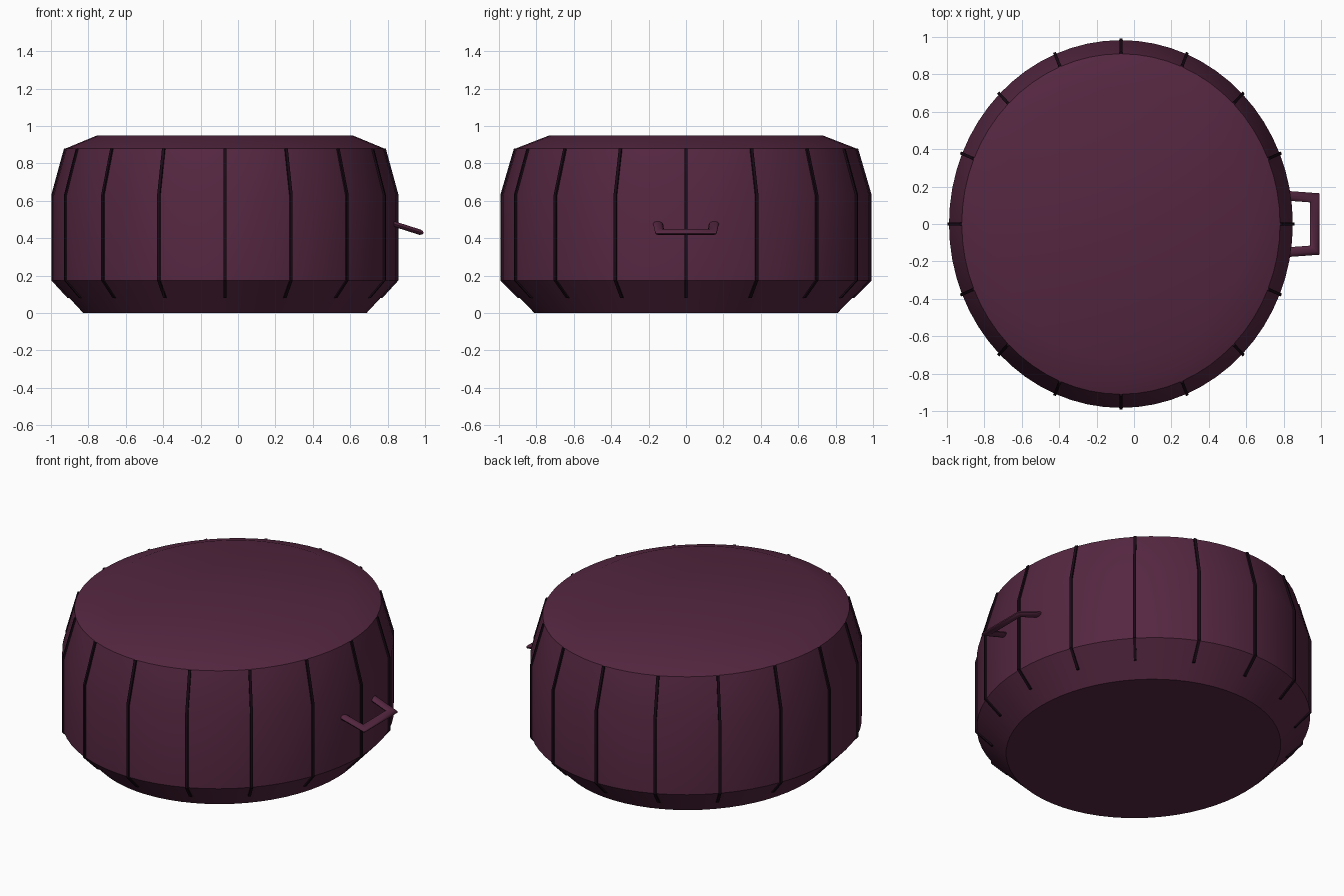
import bpy, bmesh
from math import cos, sin, pi, radians
from mathutils import Vector

cube = bpy.data.objects.get("Cube")
if cube:
    bpy.data.objects.remove(cube, do_unlink=True)

CENTRE_X = -0.07
SQUASH = 0.935      # the body is slightly narrower in x than in y


def make_material(name, rgb):
    mat = bpy.data.materials.new(name)
    mat.use_nodes = True
    mat.diffuse_color = (*rgb, 1)
    mat.node_tree.nodes["Principled BSDF"].inputs["Base Color"].default_value = (*rgb, 1)
    return mat


plum = make_material("plum", (0.09, 0.02, 0.052))
dark_plum = make_material("dark plum", (0.01, 0.003, 0.008))


def finish(name, bm, mat, angle=30):
    bmesh.ops.recalc_face_normals(bm, faces=bm.faces)
    mesh = bpy.data.meshes.new(name)
    bm.to_mesh(mesh)
    bm.free()
    mesh.materials.append(mat)
    obj = bpy.data.objects.new(name, mesh)
    bpy.context.collection.objects.link(obj)
    bpy.ops.object.select_all(action="DESELECT")
    obj.select_set(True)
    bpy.context.view_layer.objects.active = obj
    bpy.ops.object.shade_smooth_by_angle(angle=radians(angle))
    return obj


def loft(bm, rings):
    """Skin closed rings of points and cap both ends."""
    loops = [[bm.verts.new(p) for p in ring] for ring in rings]
    n = len(loops[0])
    for a, b in zip(loops, loops[1:]):
        for i in range(n):
            j = (i + 1) % n
            bm.faces.new((a[i], a[j], b[j], b[i]))
    bm.faces.new(loops[0][::-1])
    bm.faces.new(loops[-1])


def on_body(r, angle, z, side=0):
    """Point at radius r on the oval body, shifted sideways by side."""
    x, y = r * cos(angle), r * sin(angle)
    t = Vector((-SQUASH * sin(angle), cos(angle), 0)).normalized() * side
    return Vector((CENTRE_X + x * SQUASH + t.x, y + t.y, z))


# Barrel-shaped body with a gently raised top
profile = [(0.81, 0), (0.983, 0.175), (0.983, 0.63), (0.91, 0.88), (0.73, 0.95)]
SEGMENTS = 64
bm = bmesh.new()
loft(bm, [[on_body(r, 2 * pi * i / SEGMENTS, z) for i in range(SEGMENTS)]
          for r, z in profile])
finish("body", bm, plum)

# Sixteen dark seams that follow the wall and wrap under the lower edge
seam_path = [(0.89, 0.08), (0.983, 0.175), (0.983, 0.63), (0.91, 0.88)]
bm = bmesh.new()
for k in range(16):
    angle = 2 * pi * k / 16
    loft(bm, [[on_body(r + d, angle, z, s)
               for d, s in ((-0.02, -0.008), (0.01, -0.008), (0.01, 0.008), (-0.02, 0.008))]
              for r, z in seam_path])
finish("seams", bm, dark_plum)

# Flattened, tilted loop handle on the left side
path = [Vector(p) for p in ((0.8, 0.152, 0.487), (0.967, 0.14, 0.434),
                            (0.967, -0.14, 0.434), (0.8, -0.152, 0.487))]
up = Vector((0.3, 0, 1)).normalized()
rings = []
for i, p in enumerate(path):
    before = (p - path[i - 1]).normalized() if i > 0 else None
    after = (path[i + 1] - p).normalized() if i < len(path) - 1 else None
    before, after = before or after, after or before
    across = (before + after).normalized().cross(up).normalized()
    across /= max(0.3, abs(across.dot(after.cross(up).normalized())))
    rings.append([p + across * 0.026 * cos(a) + up * 0.015 * sin(a)
                  for a in (2 * pi * k / 10 for k in range(10))])
bm = bmesh.new()
loft(bm, rings)
finish("handle", bm, plum, 40)
